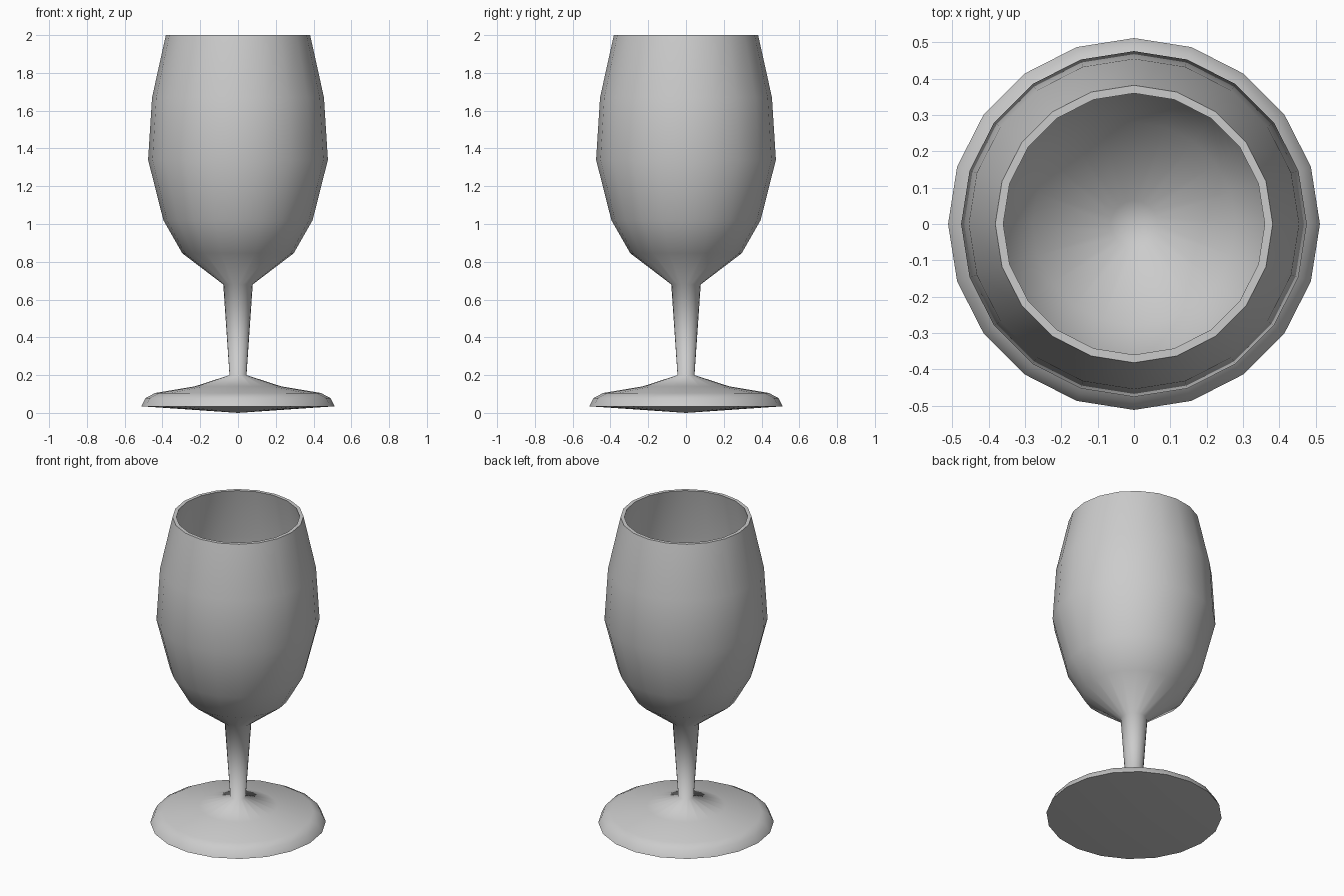
import bpy, bmesh, math

if "Cube" in bpy.data.objects:
    bpy.data.objects.remove(bpy.data.objects["Cube"])

SEGMENTS = 20

# Radius, height: underside, foot, stem, bowl outside, rim, bowl inside
PROFILE = [
    (0, 0.005), (0.512, 0.035), (0.49, 0.078), (0.44, 0.105), (0.23, 0.14),
    (0.045, 0.2), (0.078, 0.68), (0.295, 0.845), (0.395, 1.02),
    (0.476, 1.34), (0.455, 1.67), (0.382, 2.0), (0.36, 2.0),
    (0.434, 1.67), (0.455, 1.34), (0.375, 1.03), (0.28, 0.865),
    (0.065, 0.70), (0, 0.69),
]
SHARP_RINGS = {1, 11, 12}  # foot edge, outer rim, inner rim


def lathe(name, profile, sharp_rings):
    bm = bmesh.new()
    rings = []
    for r, z in profile:
        if r == 0:
            rings.append([bm.verts.new((0, 0, z - 0.005))])
        else:
            rings.append([bm.verts.new((r * math.cos(a), r * math.sin(a), z))
                          for a in (math.tau * i / SEGMENTS for i in range(SEGMENTS))])
    for a, b in zip(rings, rings[1:]):
        for i in range(SEGMENTS):
            j = (i + 1) % SEGMENTS
            if len(a) == 1:
                bm.faces.new((a[0], b[j], b[i]))
            elif len(b) == 1:
                bm.faces.new((a[i], a[j], b[0]))
            else:
                bm.faces.new((a[i], a[j], b[j], b[i]))
    for f in bm.faces:
        f.smooth = True
    # Keep the rim and foot edge crisp
    for k in sharp_rings:
        ring = rings[k]
        for i in range(SEGMENTS):
            bm.edges.get((ring[i], ring[(i + 1) % SEGMENTS])).smooth = False
    bmesh.ops.recalc_face_normals(bm, faces=bm.faces)
    mesh = bpy.data.meshes.new(name)
    bm.to_mesh(mesh)
    bm.free()
    obj = bpy.data.objects.new(name, mesh)
    bpy.context.collection.objects.link(obj)
    return obj


# Stemmed glass: foot, stem and hollow bowl in one continuous skin
lathe("wine_glass", PROFILE, SHARP_RINGS)
